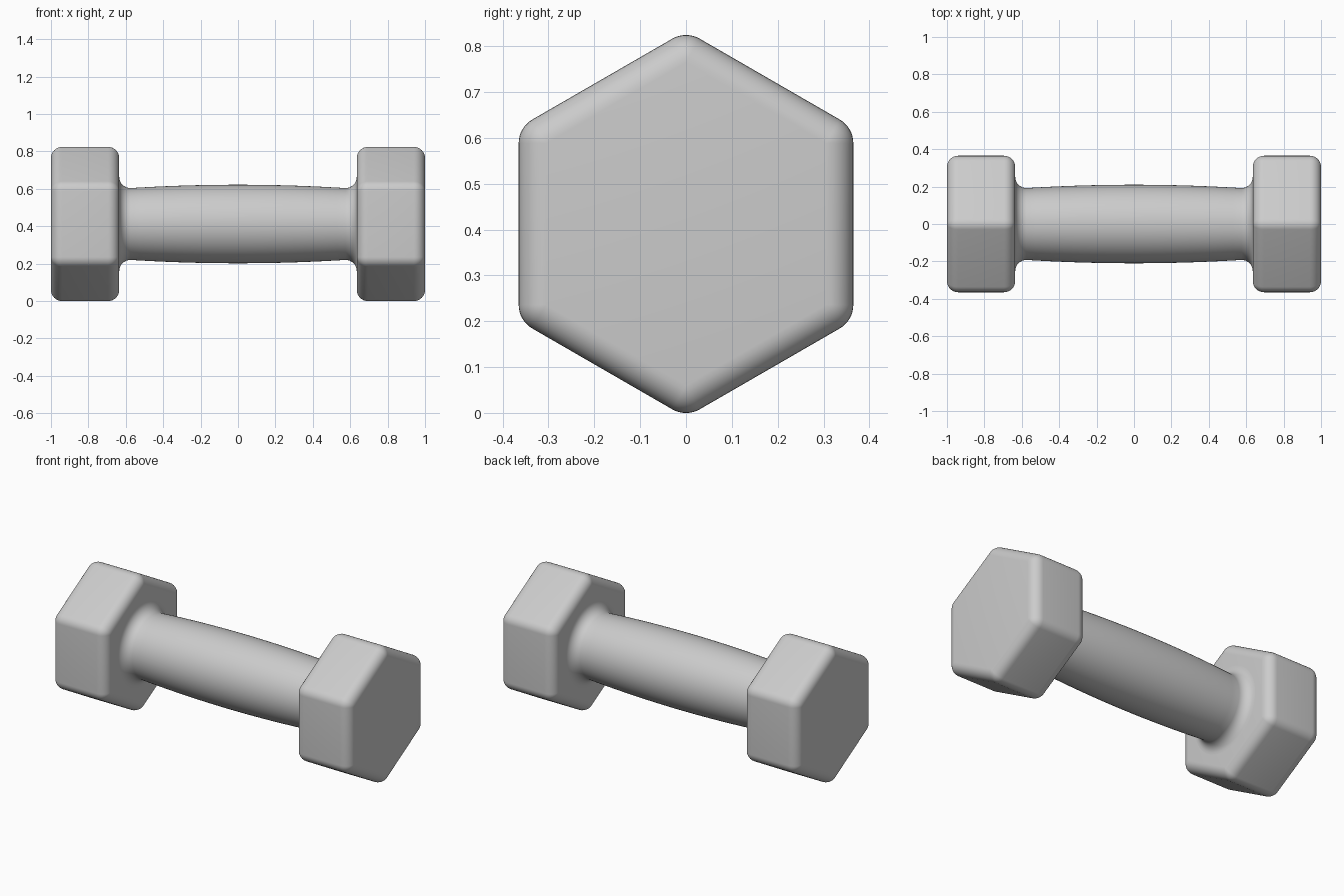
import bpy, bmesh
from math import pi, sin, cos, radians
from mathutils import Vector

cube = bpy.data.objects.get("Cube")
if cube:
    bpy.data.objects.remove(cube, do_unlink=True)

MID_Z = 0.412       # axis height
INNER, OUTER = 0.635, 1.0
ROUND = 0.06        # edge radius of the heads and the handle fillets
FLAT = 0.365        # half the width across flats
STEPS = 8

grey = bpy.data.materials.new("grey")
grey.use_nodes = True
colour = (0.6, 0.6, 0.6, 1)
grey.diffuse_color = colour
grey.node_tree.nodes["Principled BSDF"].inputs["Base Color"].default_value = colour


def loft(name, rings, cap):
    """Skin closed rings of equal length, one after another."""
    bm = bmesh.new()
    loops = [[bm.verts.new(p) for p in ring] for ring in rings]
    for a, b in zip(loops, loops[1:]):
        for i in range(len(a)):
            j = (i + 1) % len(a)
            bm.faces.new((a[i], a[j], b[j], b[i]))
    if cap:
        bm.faces.new(loops[0])
        bm.faces.new(loops[-1])
    bmesh.ops.remove_doubles(bm, verts=bm.verts, dist=0.0001)
    bmesh.ops.recalc_face_normals(bm, faces=bm.faces)
    mesh = bpy.data.meshes.new(name)
    bm.to_mesh(mesh)
    bm.free()
    obj = bpy.data.objects.new(name, mesh)
    bpy.context.collection.objects.link(obj)
    mesh.materials.append(grey)
    obj.location.z = MID_Z
    bpy.ops.object.select_all(action='DESELECT')
    obj.select_set(True)
    bpy.context.view_layer.objects.active = obj
    bpy.ops.object.shade_smooth_by_angle(angle=radians(40))
    return obj


def hex_ring(x, radius):
    """Hexagon with round corners, points at top and bottom."""
    core = (FLAT - ROUND) / cos(pi / 6)
    points = []
    for corner in range(6):
        mid = corner * pi / 3
        for k in range(STEPS + 1):
            a = mid + (k / STEPS - 0.5) * pi / 3
            points.append(Vector((x, core * sin(mid) + radius * sin(a),
                                  core * cos(mid) + radius * cos(a))))
    return points


def round_ring(x, radius, sides=64):
    return [Vector((x, radius * sin(2 * pi * i / sides), radius * cos(2 * pi * i / sides)))
            for i in range(sides)]


# Hexagonal heads with evenly rounded edges
quarter = [pi / 2 * k / STEPS for k in range(STEPS + 1)]
for name, side in (("left_head", 1), ("right_head", -1)):
    profile = [(INNER + ROUND * (1 - sin(a)), ROUND * cos(a)) for a in reversed(quarter)]
    profile += [(OUTER - ROUND * (1 - sin(a)), ROUND * cos(a)) for a in quarter]
    loft(name, [hex_ring(side * x, r) for x, r in profile], True)

# Barrel-shaped handle that flares into the heads
neck = INNER - ROUND
half = [(neck * k / 12, 0.21 - 0.018 * (k / 12) ** 2) for k in range(13)]
half += [(neck + ROUND * sin(a), 0.192 + ROUND * (1 - cos(a))) for a in quarter[1:]]
profile = [(-x, r) for x, r in reversed(half[1:])] + half
loft("handle", [round_ring(x, r) for x, r in profile], False)
